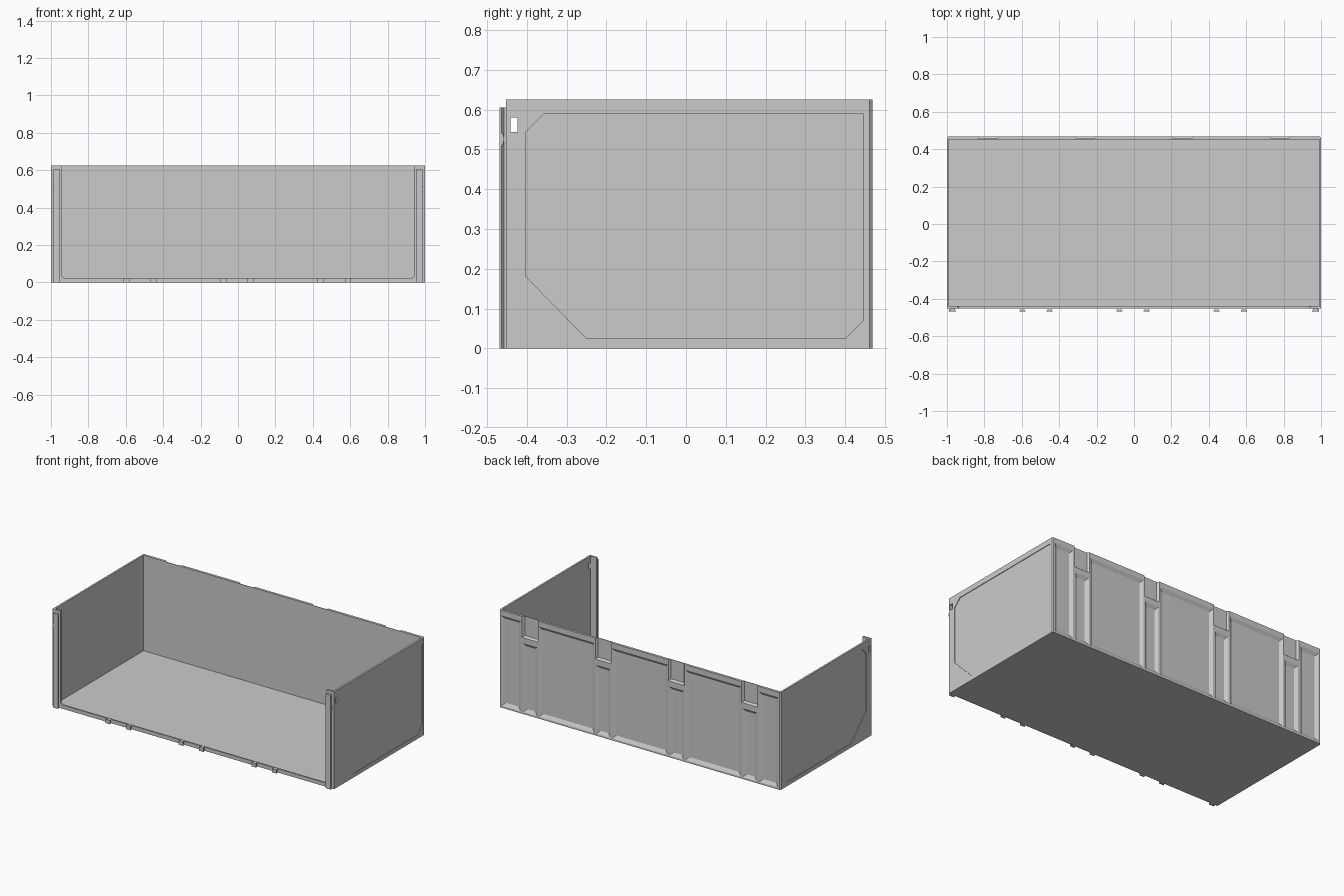
import bpy, bmesh
from math import cos, sin, pi

if "Cube" in bpy.data.objects:
    bpy.data.objects.remove(bpy.data.objects["Cube"])


def loft(name, ring_a, ring_b, hide=False):
    """Solid between two matching closed rings of 3D points."""
    bm = bmesh.new()
    a = [bm.verts.new(p) for p in ring_a]
    b = [bm.verts.new(p) for p in ring_b]
    n = len(a)
    bm.faces.new(a)
    bm.faces.new(b[::-1])
    for i in range(n):
        bm.faces.new((a[i], b[i], b[(i + 1) % n], a[(i + 1) % n]))
    bmesh.ops.recalc_face_normals(bm, faces=bm.faces)
    me = bpy.data.meshes.new(name)
    bm.to_mesh(me)
    bm.free()
    ob = bpy.data.objects.new(name, me)
    bpy.context.collection.objects.link(ob)
    ob.hide_render = hide
    return ob


def prism(name, pts, axis, lo, hi, hide=False):
    """Extrude a 2D outline along an axis."""
    def put(p, h):
        q = list(p)
        q.insert(axis, h)
        return q
    return loft(name, [put(p, lo) for p in pts], [put(p, hi) for p in pts], hide)


def rect(x0, x1, y0, y1):
    return [(x0, y0), (x1, y0), (x1, y1), (x0, y1)]


def pocket(x0, x1, z0, z1, inset=0.02):
    """Recess cutter with sloping sides, cut into the back face."""
    k = inset * 0.011 / 0.013
    outer = [(x, 0.48, z) for x, z in rect(x0 - k, x1 + k, z0 - k, z1 + k)]
    inner = [(x, 0.456, z) for x, z in
             rect(x0 + inset, x1 - inset, z0 + inset, z1 - inset)]
    return loft("pocket_cutter", outer, inner, True)


# Outer block with chamfered back corners
H, F, B = 0.625, -0.452, 0.469
tray = prism("tray_shell", [(-1, F), (1, F), (1, B - 0.008), (0.992, B),
                            (-0.992, B), (-1, B - 0.008)], 2, 0, H)
cutters = []

# Hollow inside
cutters.append(prism("inside_cutter", rect(-0.988, 0.988, -0.442, 0.453),
                     2, 0.012, 0.8, True))

# Front opening with rounded lower corners, leaving a lip and two flanges
w, z, r = 0.945, 0.024, 0.02
arc = [(w - r + r * cos(a), z + r + r * sin(a))
       for a in (-pi / 2 + i * pi / 10 for i in range(6))]
opening = arc + [(w, 0.8), (-w, 0.8)] + [(-x, zz) for x, zz in arc[::-1]]
cutters.append(prism("opening_cutter", opening, 1, -0.6, -0.43, True))

# Back recesses: wide panels, end panels, short panels and top notches
for x in (-0.52, 0, 0.52):
    cutters.append(pocket(x - 0.197, x + 0.197, 0.012, 0.592))
for s in (-1, 1):
    x0, x1 = sorted((s * 0.848, s * 0.982))
    cutters.append(pocket(x0, x1, 0.012, 0.592))
for x in (-0.78, -0.26, 0.26, 0.78):
    cutters.append(pocket(x - 0.05, x + 0.05, 0.012, 0.455))
    cutters.append(pocket(x - 0.056, x + 0.056, 0.49, 0.75, 0.01))

# Shallow side panels and the small slots through the side walls
side = [(-0.402, 0.18), (-0.402, 0.545), (-0.356, 0.59), (0.445, 0.59),
        (0.445, 0.07), (0.4, 0.025), (-0.25, 0.025)]
for s in (-1, 1):
    lo, hi = sorted((s * 0.996, s * 1.1))
    cutters.append(prism("side_panel_cutter", side, 0, lo, hi, True))
    lo, hi = sorted((s * 0.97, s * 1.1))
    cutters.append(prism("slot_cutter", rect(-0.441, -0.423, 0.544, 0.58),
                         0, lo, hi, True))

for c in cutters:
    m = tray.modifiers.new("cut", "BOOLEAN")
    m.operation = "DIFFERENCE"
    m.solver = "EXACT"
    m.object = c

# Bake the cuts and drop the cutters
bpy.context.view_layer.update()
dg = bpy.context.evaluated_depsgraph_get()
mesh = bpy.data.meshes.new_from_object(tray.evaluated_get(dg))
tray.modifiers.clear()
tray.data = mesh
for c in cutters:
    bpy.data.objects.remove(c)


# Dovetail rails on the front
def dovetail(name, x, z1, neck, tip):
    prism(name, [(x - neck, F + 0.004), (x - neck, F - 0.005), (x - tip, F - 0.011),
                 (x - tip, -B), (x + tip, -B), (x + tip, F - 0.011),
                 (x + neck, F - 0.005), (x + neck, F + 0.004)], 2, 0, z1)


for s, n in ((-1, "left"), (1, "right")):
    dovetail(n + "_front_rail", s * 0.969, 0.605, 0.011, 0.018)
    # Small oval catch on the outer face of the rail
    oval = [(-0.4625 + 0.005 * cos(i * pi / 6), 0.526 + 0.015 * sin(i * pi / 6))
            for i in range(12)]
    lo, hi = sorted((s * 0.98, s * 0.99))
    prism(n + "_rail_catch", oval, 0, lo, hi)
for x in (-0.524, -0.005, 0.514):
    for s in (-1, 1):
        dovetail("front_foot", x + s * 0.073, 0.024, 0.009, 0.016)
